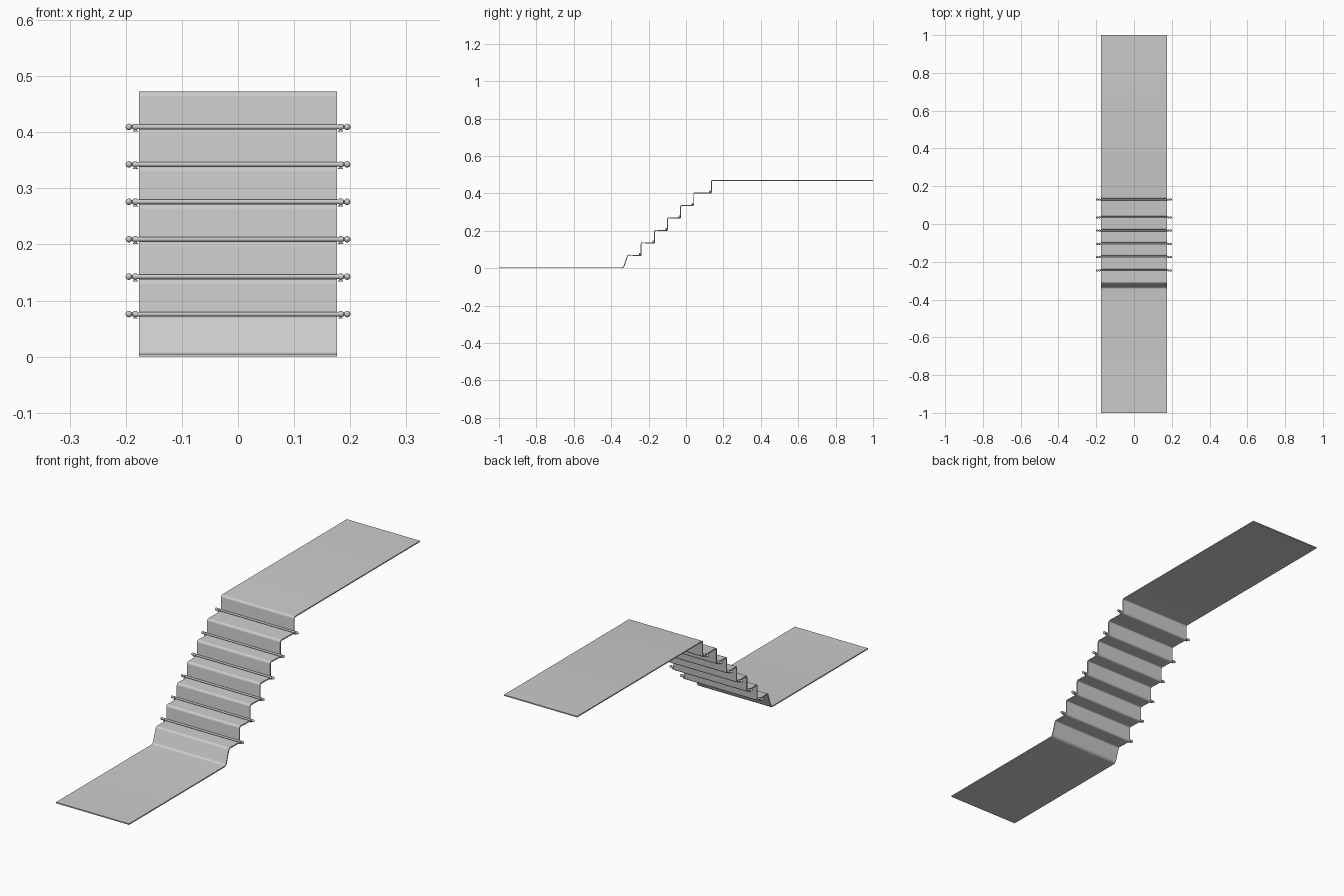
import bpy, bmesh, math
from mathutils import Vector, Matrix

if "Cube" in bpy.data.objects:
    bpy.data.objects.remove(bpy.data.objects["Cube"])

HALF_W = 0.176
THICK = 0.005
RISE = 0.0667
RISERS = [-0.242, -0.170, -0.101, -0.031, 0.039, 0.133]   # y of each riser face
TREADS = [0.0725 + RISE * i for i in range(7)]            # z of each tread top


def fillet(points, radii, steps=5):
    """Round the inner corners of an open 2D path."""
    out = [points[0]]
    for i in range(1, len(points) - 1):
        p = points[i]
        a = (points[i - 1] - p).normalized()
        b = (points[i + 1] - p).normalized()
        half = a.angle(b) / 2
        r = radii[i]
        c = p + (a + b).normalized() * (r / math.sin(half))
        d = r / math.tan(half)
        u, v = p + a * d - c, p + b * d - c
        total = u.angle(v)
        for k in range(steps + 1):
            t = k / steps
            out.append(c + (u * math.sin((1 - t) * total) + v * math.sin(t * total)) / math.sin(total))
    out.append(points[-1])
    return out


def make_object(name, bm, angle=35):
    bmesh.ops.recalc_face_normals(bm, faces=bm.faces)
    mesh = bpy.data.meshes.new(name)
    bm.to_mesh(mesh)
    bm.free()
    ob = bpy.data.objects.new(name, mesh)
    bpy.context.collection.objects.link(ob)
    bpy.ops.object.select_all(action='DESELECT')
    bpy.context.view_layer.objects.active = ob
    ob.select_set(True)
    bpy.ops.object.shade_smooth_by_angle(angle=math.radians(angle))
    return ob


# Carpet runner: stepped top line, rounded at noses and in corners
path = [(-1, THICK), (-0.336, THICK), (-0.313, TREADS[0])]
radii = [0, 0.012, 0.012]
for i, y in enumerate(RISERS):
    path += [(y, TREADS[i] - 0.002), (y, TREADS[i + 1])]
    radii += [0.004, 0.01]
path.append((1, TREADS[-1]))
radii.append(0)
top = fillet([Vector((0, y, z)) for y, z in path], radii)

# Offset the line inward for the underside, then loft across the width
under = []
for i, p in enumerate(top):
    d0 = (p - top[max(i - 1, 0)]).normalized()
    d1 = (top[min(i + 1, len(top) - 1)] - p).normalized()
    d = (d0 + d1).normalized()
    n = Vector((0, d.z, -d.y))
    c = max(0.7, math.sqrt((1 + d0.dot(d1)) / 2)) if 0 < i < len(top) - 1 else 1
    under.append(p + n * THICK / c)
bm = bmesh.new()
rows = [[bm.verts.new((x, p.y, p.z)) for p in line]
        for line, x in ((top, -HALF_W), (top, HALF_W), (under, HALF_W), (under, -HALF_W))]
for k in range(4):
    r, s = rows[k], rows[(k + 1) % 4]
    for i in range(len(top) - 1):
        bm.faces.new((r[i], r[i + 1], s[i + 1], s[i]))
for end in (0, -1):
    bm.faces.new([r[end] for r in rows])
make_object("stair_carpet", bm)


# Stair rod with turned ends: lathe a profile (x, radius) around the x axis
def stair_rod(name, y, z):
    half = [(0.188, 0.004), (0.1885, 0.003), (0.190, 0.003)]
    for k in range(1, 9):
        a = math.pi * (0.16 + 0.84 * k / 8)
        half.append((0.1945 - 0.0058 * math.cos(a), max(0.0058 * math.sin(a), 0.00005)))
    prof = [(-x, r) for x, r in reversed(half)] + half
    n = 16
    bm = bmesh.new()
    rings = [[bm.verts.new((x, y + r * math.cos(2 * math.pi * j / n),
                            z + r * math.sin(2 * math.pi * j / n))) for j in range(n)]
             for x, r in prof]
    for a, b in zip(rings, rings[1:]):
        for j in range(n):
            bm.faces.new((a[j], a[(j + 1) % n], b[(j + 1) % n], b[j]))
    bm.faces.new(rings[0])
    bm.faces.new(rings[-1])
    make_object(name, bm, 40)


# Bracket: a collar round the rod standing on a small foot
def bracket(name, x, y, z):
    bm = bmesh.new()
    collar = Matrix.Translation((x, y, z)) @ Matrix.Rotation(math.pi / 2, 4, 'Y')
    bmesh.ops.create_cone(bm, cap_ends=True, segments=16, radius1=0.0055,
                          radius2=0.0055, depth=0.006, matrix=collar)
    for size, dz in (((0.005, 0.005, 0.006), -0.0045), ((0.009, 0.008, 0.0015), -0.0075)):
        bmesh.ops.create_cube(bm, size=1, matrix=Matrix.Translation((x, y, z + dz))
                              @ Matrix.Diagonal((*size, 1)))
    make_object(name, bm)


for i, y in enumerate(RISERS):
    z = TREADS[i] + 0.0035
    stair_rod(f"stair_rod_{i + 1}", y - 0.004, z)
    for side, label in ((-1, "left"), (1, "right")):
        bracket(f"bracket_{label}_{i + 1}", side * 0.183, y - 0.004, z)
